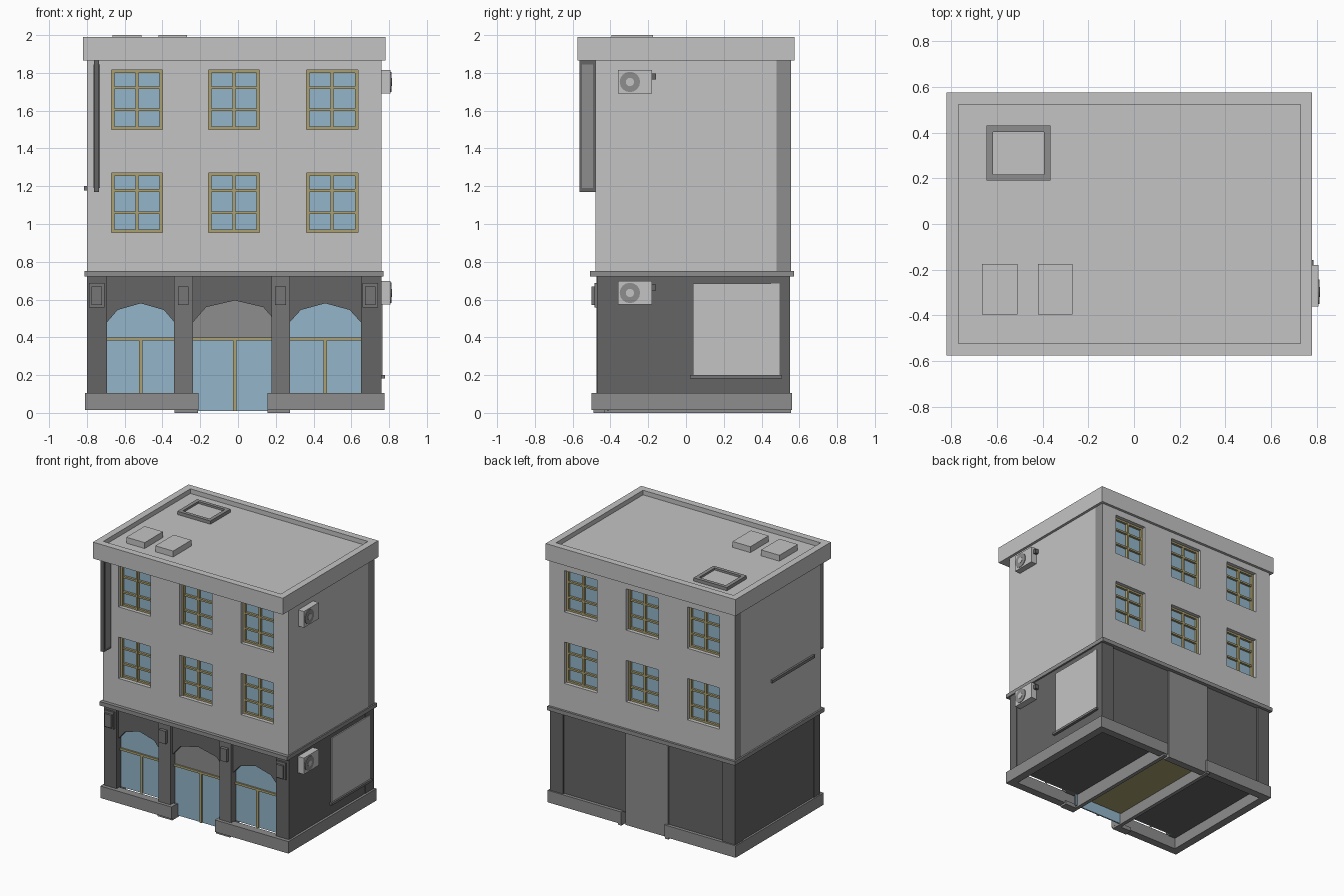
import bpy, bmesh, math
from mathutils import Matrix

if "Cube" in bpy.data.objects:
    bpy.data.objects.remove(bpy.data.objects["Cube"])


def srgb(r, g, b):
    return tuple((c / 255 / 12.92) if c < 10 else ((c / 255 + 0.055) / 1.055) ** 2.4 for c in (r, g, b)) + (1,)


def mat(name, *c):
    m = bpy.data.materials.new(name)
    m.diffuse_color = srgb(*c)
    m.use_nodes = True
    m.node_tree.nodes["Principled BSDF"].inputs["Base Color"].default_value = m.diffuse_color
    return m


LIGHT = mat("light_plaster", 196, 196, 196)
MID = mat("mid_grey_stone", 141, 141, 141)
PIER = mat("pier_grey", 118, 118, 118)
DARK = mat("dark_grey_wall", 101, 101, 101)
GLASS = mat("blue_glass", 147, 181, 202)
TAN = mat("tan_frame", 172, 160, 112)


def finish(bm, name, m):
    bmesh.ops.recalc_face_normals(bm, faces=bm.faces)
    me = bpy.data.meshes.new(name)
    bm.to_mesh(me)
    bm.free()
    me.materials.append(m)
    ob = bpy.data.objects.new(name, me)
    bpy.context.collection.objects.link(ob)
    return ob


def add_box(bm, x0, x1, y0, y1, z0, z1):
    M = Matrix.Translation(((x0 + x1) / 2, (y0 + y1) / 2, (z0 + z1) / 2)) @ Matrix.Diagonal((x1 - x0, y1 - y0, z1 - z0, 1))
    return bmesh.ops.create_cube(bm, size=1, matrix=M)["verts"]


def boxes(name, m, *dims):
    bm = bmesh.new()
    for d in dims:
        add_box(bm, *d)
    return finish(bm, name, m)


def add_prism(bm, pts, y0, y1):
    # extrude an x-z outline along y
    a = [bm.verts.new((x, y0, z)) for x, z in pts]
    f = bm.faces.new(a)
    r = bmesh.ops.extrude_face_region(bm, geom=[f])["geom"]
    bmesh.ops.translate(bm, verts=[v for v in r if isinstance(v, bmesh.types.BMVert)], vec=(0, y1 - y0, 0))


def carve(ob, cutter):
    # apply a boolean difference and drop the cutter
    cutter.hide_render = True
    md = ob.modifiers.new("cut", "BOOLEAN")
    md.object, md.operation, md.solver = cutter, "DIFFERENCE", "EXACT"
    dg = bpy.context.evaluated_depsgraph_get()
    me = bpy.data.meshes.new_from_object(ob.evaluated_get(dg))
    ob.modifiers.clear()
    ob.data = me
    bpy.data.objects.remove(cutter)


# upper storeys: front body and back wall, with window pockets
WX = [(-0.67, -0.40), (-0.155, 0.115), (0.362, 0.635)]
WZ = [(0.955, 1.27), (1.50, 1.815)]
body = boxes("upper_body", LIGHT, (-0.80, 0.76, -0.48, 0.48, 0.74, 1.88))
back = boxes("upper_back_wall", LIGHT, (-0.80, 0.76, 0.48, 0.555, 0.74, 1.88))
for ob, y0, y1 in ((body, -0.55, -0.43), (back, 0.505, 0.6)):
    carve(ob, boxes("cutter", LIGHT, *[(*x, y0, y1, *z) for x in WX for z in WZ]))
back.data.materials.append(MID)
for p in back.data.polygons:
    if abs(p.normal.x) > 0.9 and abs(p.center.x + 0.02) > 0.77:
        p.material_index = 1

# window glass and glazing bars
for side, g, f in (("front", (-0.436, -0.428), (-0.455, -0.432)), ("back", (0.503, 0.511), (0.507, 0.53))):
    glass, bars = [], []
    for a, b in WX:
        for c, d in WZ:
            glass.append((a, b, *g, c, d))
            t, m = 0.016, (a + b) / 2
            for x in (a + t / 2, m, b - t / 2):
                bars.append((x - t / 2, x + t / 2, *f, c, d))
            for z in (c + t / 2, c + 0.105, c + 0.222, d - t / 2):
                bars.append((a, b, f[0] + 0.002, f[1] - 0.002, z - 0.007, z + 0.007))
    boxes(side + "_window_glass", GLASS, *glass)
    boxes(side + "_window_bars", TAN, *bars)

# cornice with sunken roof
bm = bmesh.new()
add_box(bm, -0.82, 0.78, -0.575, 0.575, 1.865, 1.99)
top = max(bm.faces, key=lambda f: f.calc_center_median().z)
bmesh.ops.inset_region(bm, faces=[top], thickness=0.073)
bmesh.ops.translate(bm, verts=top.verts, vec=(0, 0, 0))
ext = bmesh.ops.extrude_face_region(bm, geom=[top])["geom"]
bmesh.ops.translate(bm, verts=[v for v in ext if isinstance(v, bmesh.types.BMVert)], vec=(0, 0, -0.035))
if top.is_valid:
    bmesh.ops.delete(bm, geom=[top], context="FACES_ONLY")
finish(bm, "cornice_roof", LIGHT)
boxes("roof_units", LIGHT, (-0.665, -0.51, -0.395, -0.175, 1.95, 2.0), (-0.42, -0.27, -0.395, -0.175, 1.95, 2.0))
boxes("skylight_frame", MID, (-0.645, -0.617, 0.19, 0.43, 1.95, 1.98), (-0.393, -0.365, 0.19, 0.43, 1.95, 1.98),
      (-0.617, -0.393, 0.19, 0.217, 1.95, 1.98), (-0.617, -0.393, 0.403, 0.43, 1.95, 1.98))
boxes("skylight_panel", LIGHT, (-0.617, -0.393, 0.217, 0.403, 1.95, 1.965))

# string course between storeys
boxes("string_course", MID, (-0.812, 0.77, -0.507, 0.572, 0.722, 0.752))

# ground floor with three arched openings
ARCH = [(-0.695, -0.335, 0.10, 0.58), (-0.24, 0.205, 0.05, 0.595), (0.272, 0.652, 0.10, 0.58)]


def arch_pts(a, b, z0, z1):
    w = b - a
    return [(a, z0), (b, z0), (b, 0.478), (b - 0.16 * w, z1 - 0.035), ((a + b) / 2, z1), (a + 0.16 * w, z1 - 0.035), (a, 0.478)]


ground = boxes("ground_floor_wall", DARK, (-0.795, 0.757, -0.45, 0.535, 0.10, 0.73))
bm = bmesh.new()
for a, b, z0, z1 in ARCH:
    add_prism(bm, arch_pts(a, b, z0 - 0.05, z1), -0.55, -0.41)
carve(ground, finish(bm, "cutter", DARK))
boxes("corner_pillars", DARK, *[(*x, *y, 0.10, 0.725) for x in ((-0.80, -0.693), (0.652, 0.76))
                                for y in ((-0.472, -0.40), (0.45, 0.55))])
PX = [(-0.338, -0.238), (0.178, 0.275)]
boxes("front_piers", PIER, *[(*x, -0.475, -0.40, 0.10, 0.725) for x in PX])

# shop glass, fanlight panel and bars
bm = bmesh.new()
for a, b, z0, z1 in (ARCH[0], ARCH[2]):
    add_prism(bm, arch_pts(a, b, z0, z1), -0.418, -0.408)
add_box(bm, -0.24, 0.20, -0.418, -0.408, 0.01, 0.39)
finish(bm, "shop_glass", GLASS)
bm = bmesh.new()
add_prism(bm, arch_pts(-0.24, 0.205, 0.39, 0.595), -0.42, -0.408)
finish(bm, "door_fanlight_panel", MID)
bars = []
for a, b, z0, z1 in ARCH:
    m = (a + b) / 2
    bars += [(a, b, -0.43, -0.41, 0.383, 0.40), (m - 0.009, m + 0.009, -0.428, -0.41, max(z0, 0.01) if z0 > 0.06 else 0.01, 0.385)]
boxes("shop_bars", TAN, *bars)

# lantern plaques on pillars and piers
PL = [(-0.788, -0.708), (0.66, 0.74)]
boxes("corner_plaques", PIER, *[(*x, -0.485, -0.47, 0.558, 0.688) for x in PL])
boxes("wall_lamps", PIER, *[(c - 0.028, c + 0.028, -0.50, -0.47, 0.57, 0.668)
                            for c in (-0.748, -0.29, 0.225, 0.70)])

# plinth rings either side of the passage
GAP0, GAP1 = -0.21, 0.155
boxes("plinth", MID, *[(*x, *y, 0.015, 0.106) for x in ((-0.81, GAP0), (GAP1, 0.775)) for y in ((-0.50, -0.44), (0.50, 0.56))],
      (-0.81, -0.75, -0.44, 0.50, 0.015, 0.106), (0.715, 0.775, -0.44, 0.50, 0.015, 0.106))
boxes("passage_sills", MID, *[(*x, -0.49, 0.555, 0.0, 0.10) for x in ((GAP0 - 0.03, GAP0 - 0.001), (GAP1 + 0.001, GAP1 + 0.03))],
      (-0.335, GAP0 - 0.03, -0.49, -0.43, 0.0, 0.03), (GAP1 + 0.03, 0.275, -0.49, -0.43, 0.0, 0.03))
boxes("passage_floor", TAN, (GAP0, GAP1, -0.40, 0.49, 0.085, 0.098))
boxes("back_door", MID, (-0.23, 0.13, 0.49, 0.545, 0.01, 0.725))

# hanging banner sign
boxes("banner_frame", DARK, (-0.762, -0.735, -0.565, -0.47, 1.17, 1.87))
boxes("banner_panels", MID, (-0.766, -0.731, -0.55, -0.492, 1.19, 1.845))

# side poster panel and ledges
boxes("side_panel", LIGHT, (0.75, 0.765, 0.037, 0.495, 0.20, 0.685))
boxes("side_ledges", PIER, (0.75, 0.778, 0.022, 0.508, 0.183, 0.20), (-0.815, -0.79, -0.39, 0.12, 1.178, 1.20))

# wall air units
for i, z in enumerate((0.635, 1.752)):
    boxes("air_unit_%d" % i, LIGHT, (0.75, 0.807, -0.36, -0.18, z - 0.062, z + 0.062))
    boxes("air_pipe_%d" % i, DARK, (0.75, 0.785, -0.18, -0.158, z + 0.012, z + 0.045))
    for nm, r, x1, m in (("air_fan", 0.054, 0.812, MID), ("air_fan_hub", 0.022, 0.815, LIGHT)):
        bm = bmesh.new()
        bmesh.ops.create_cone(bm, cap_ends=True, segments=16, radius1=r, radius2=r, depth=0.03,
                              matrix=Matrix.Translation((x1 - 0.015, -0.297, z)) @ Matrix.Rotation(math.pi / 2, 4, "Y"))
        finish(bm, "%s_%d" % (nm, i), m)
